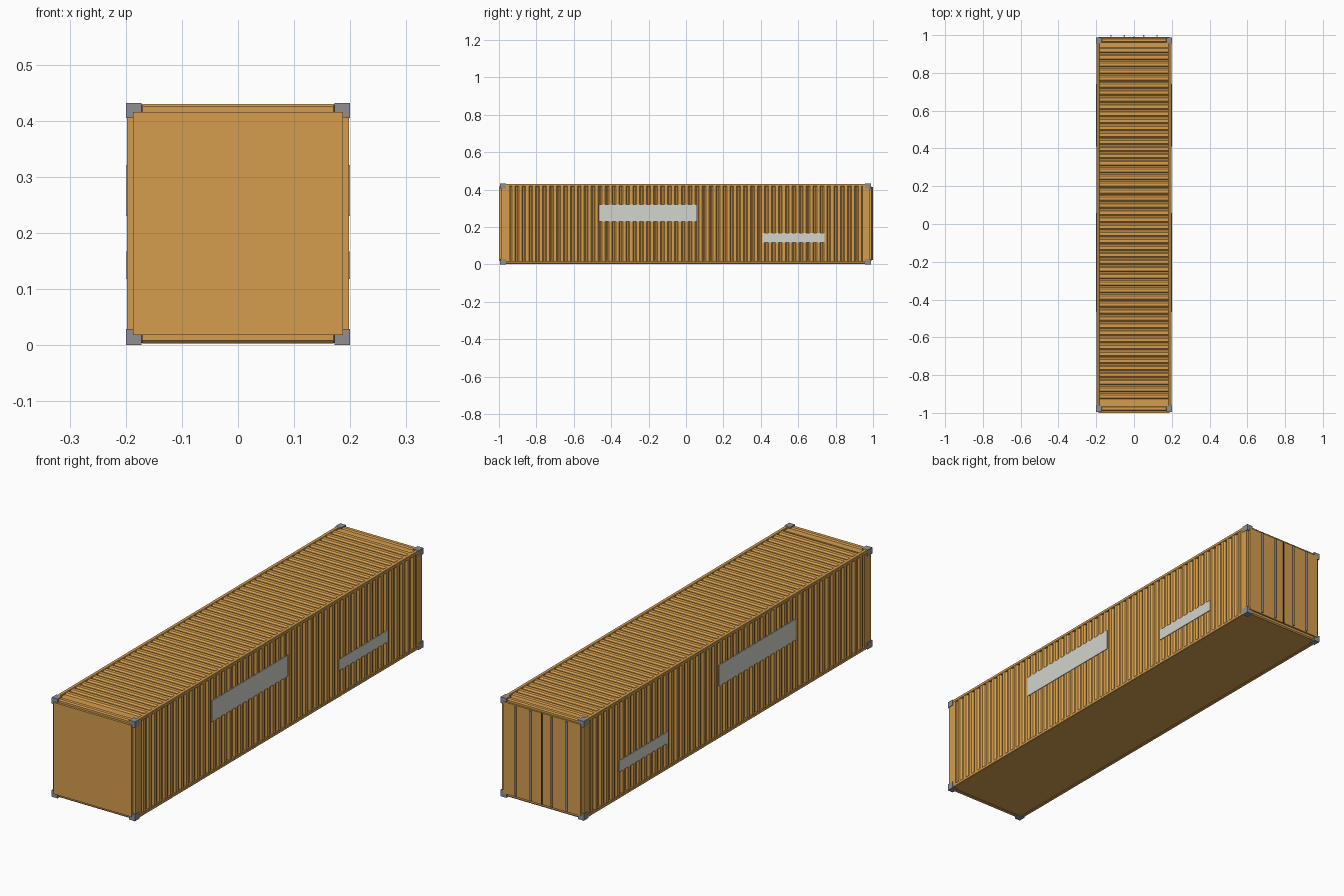
import bpy, bmesh
from mathutils import Vector

if "Cube" in bpy.data.objects:
    bpy.data.objects.remove(bpy.data.objects["Cube"])


def material(name, colour):
    m = bpy.data.materials.new(name)
    m.diffuse_color = (*colour, 1)
    m.use_nodes = True
    m.node_tree.nodes["Principled BSDF"].inputs["Base Color"].default_value = m.diffuse_color
    return m


ORANGE = material("orange_paint", (0.66, 0.34, 0.075))
STEEL = material("dark_steel", (0.28, 0.28, 0.30))
RUBBER = material("black_rubber", (0.03, 0.03, 0.03))
PALE = material("pale_panel", (0.66, 0.66, 0.62))


def finish(name, bm, mat):
    bmesh.ops.recalc_face_normals(bm, faces=bm.faces)
    mesh = bpy.data.meshes.new(name)
    bm.to_mesh(mesh)
    bm.free()
    mesh.materials.append(mat)
    ob = bpy.data.objects.new(name, mesh)
    bpy.context.collection.objects.link(ob)
    return ob


def box(name, x, y, z, mat=ORANGE, bevel=0):
    """Box from (low, high) ranges on each axis."""
    lo, hi = Vector((x[0], y[0], z[0])), Vector((x[1], y[1], z[1]))
    bm = bmesh.new()
    bmesh.ops.create_cube(bm, size=1)
    for v in bm.verts:
        v.co = (lo + hi) / 2 + v.co * (hi - lo)
    ob = finish(name, bm, mat)
    if bevel:
        mod = ob.modifiers.new("bevel", 'BEVEL')
        mod.width, mod.segments = bevel, 1
    return ob


def pair(x, s):
    """Range mirrored to side s."""
    return (min(x[0] * s, x[1] * s), max(x[0] * s, x[1] * s))


def corrugated(name, half, ribs, depth, width, place):
    """Closed trapezoid-wave sheet; place(t, w, d) maps to world space."""
    pitch = 2 * half / ribs
    wave = [(0.0, -depth), (0.2, -depth), (0.38, 0), (0.82, 0)]
    pts = [(-half + (i + u) * pitch, d) for i in range(ribs) for u, d in wave]
    pts.append((half, -depth))
    bm = bmesh.new()
    rows = [[bm.verts.new(place(t, w, d - off)) for t, d in pts]
            for w, off in ((width[0], 0), (width[1], 0), (width[1], 0.004), (width[0], 0.004))]
    for a, b in zip(rows, rows[1:] + rows[:1]):
        for i in range(len(pts) - 1):
            bm.faces.new((a[i], a[i + 1], b[i + 1], b[i]))
    for i in (0, -1):
        bm.faces.new([r[i] for r in rows])
    return finish(name, bm, ORANGE)


# Floor
box("floor", (-0.19, 0.19), (-0.985, 0.98), (0.004, 0.02))

# Corrugated roof with flat end plates
corrugated("roof", 0.935, 50, 0.006, (-0.185, 0.185),
           lambda t, w, d: (w, t, 0.429 + d))
for label, y in (("front", (-0.985, -0.935)), ("back", (0.935, 0.98))):
    box(label + "_roof_plate", (-0.185, 0.185), y, (0.412, 0.425))

for s, side in ((-1, "left"), (1, "right")):
    # Corrugated side wall
    corrugated(side + "_wall", 0.945, 51, 0.008, (0.012, 0.42),
               lambda t, w, d: (s * (0.1975 + d), t, w))
    # Long rails
    x = pair((0.182, 0.1985), s)
    box(side + "_top_rail", x, (-0.985, 0.98), (0.417, 0.431), bevel=0.002)
    box(side + "_bottom_rail", x, (-0.985, 0.98), (0.002, 0.016), bevel=0.002)
    # Flat marking panels
    x = pair((0.1965, 0.2), s)
    box(side + "_large_panel", x, (-0.465, 0.059), (0.23, 0.321), PALE)
    box(side + "_small_panel", x, (0.409, 0.741), (0.118, 0.167), PALE)
    # Corner posts and castings
    for end, post, cast in (("front", (-0.987, -0.945), (-0.994, -0.962)),
                            ("back", (0.945, 0.982), (0.956, 0.988))):
        box(f"{side}_{end}_post", pair((0.175, 0.198), s), post, (0.01, 0.42))
        for level, z in (("bottom", (0, 0.029)), ("top", (0.405, 0.432))):
            box(f"{side}_{end}_{level}_casting", pair((0.172, 0.2), s), cast, z, STEEL)

# Cross rails at both ends
for end, y in (("front", (-0.99, -0.965)), ("back", (0.96, 0.984))):
    box(end + "_top_crossrail", (-0.175, 0.175), y, (0.404, 0.430), bevel=0.005)
    box(end + "_bottom_crossrail", (-0.175, 0.175), y, (0.003, 0.028), bevel=0.005)

# Flat front wall
box("front_wall", (-0.187, 0.187), (-1.0, -0.97), (0.018, 0.416))

# Door leaves, centre seal and locking bars
for s, side in ((-1, "left"), (1, "right")):
    box(side + "_door", pair((0.002, 0.187), s), (0.965, 0.991), (0.018, 0.416))
    for i, x in enumerate((0.051, 0.122)):
        bm = bmesh.new()
        bmesh.ops.create_cone(bm, cap_ends=True, segments=12, radius1=0.0042,
                              radius2=0.0042, depth=0.39)
        bmesh.ops.translate(bm, verts=bm.verts, vec=(s * x, 0.9958, 0.218))
        for f in bm.faces:
            f.smooth = len(f.verts) == 4
        finish(f"{side}_locking_bar_{i + 1}", bm, STEEL)
box("door_seal", (-0.003, 0.003), (0.965, 0.993), (0.02, 0.414), RUBBER)
